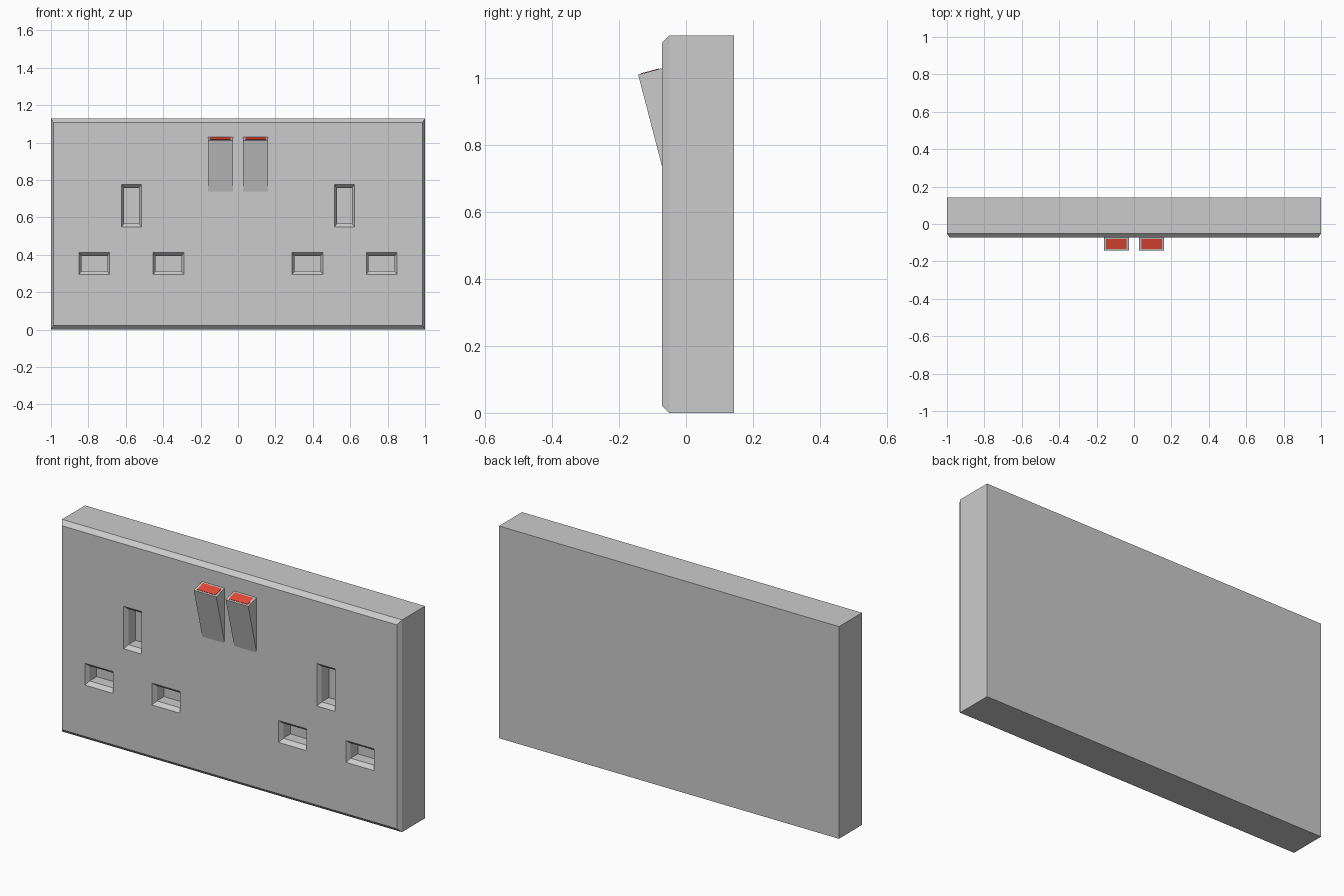
import bpy, bmesh

if "Cube" in bpy.data.objects:
    bpy.data.objects.remove(bpy.data.objects["Cube"])

FRONT, BACK = -0.072, 0.143


def new_object(name, bm):
    bmesh.ops.recalc_face_normals(bm, faces=bm.faces)
    mesh = bpy.data.meshes.new(name)
    bm.to_mesh(mesh)
    bm.free()
    obj = bpy.data.objects.new(name, mesh)
    bpy.context.collection.objects.link(obj)
    return obj


def rect_loft(name, cx, cz, rings):
    """Closed solid through rectangles given as (y, half width, half height)."""
    bm = bmesh.new()
    loops = [[bm.verts.new((cx + sx * w, y, cz + sz * h))
              for sx, sz in ((-1, -1), (1, -1), (1, 1), (-1, 1))]
             for y, w, h in rings]
    for a, b in zip(loops, loops[1:]):
        for i in range(4):
            j = (i + 1) % 4
            bm.faces.new((a[i], a[j], b[j], b[i]))
    bm.faces.new(loops[0])
    bm.faces.new(loops[-1])
    return new_object(name, bm)


def prism(name, profile, x0, x1):
    """Extrude a (y, z) profile along x."""
    bm = bmesh.new()
    face = bm.faces.new([bm.verts.new((x0, y, z)) for y, z in profile])
    geom = bmesh.ops.extrude_face_region(bm, geom=[face])["geom"]
    bmesh.ops.translate(bm, vec=(x1 - x0, 0, 0),
                        verts=[v for v in geom if isinstance(v, bmesh.types.BMVert)])
    return new_object(name, bm)


# Face plate with chamfered front edges
plate = rect_loft("face_plate", 0, 0.564, [
    (BACK, 1.0, 0.564), (FRONT + 0.022, 1.0, 0.564), (FRONT, 0.986, 0.542)])

# Pin holes: chamfered mouth, then a straight shaft
HOLES = [("earth", 0.569, 0.662, 0.053, 0.113),
         ("inner", 0.372, 0.353, 0.082, 0.058),
         ("outer", 0.768, 0.353, 0.082, 0.058)]
for side, sign in (("left", -1), ("right", 1)):
    for name, x, z, w, h in HOLES:
        cutter = rect_loft(f"{name}_hole_cutter_{side}", sign * x, z, [
            (FRONT - 0.02, w + 0.013, h + 0.018), (FRONT, w, h),
            (FRONT + 0.02, w - 0.013, h - 0.018),
            (FRONT + 0.08, w - 0.013, h - 0.018)])
        cutter.hide_render = True
        cutter.hide_set(True)
        mod = plate.modifiers.new(f"{name}_{side}", "BOOLEAN")
        mod.operation = "DIFFERENCE"
        mod.solver = "EXACT"
        mod.object = cutter

# Rocker switches with red indicator on the sloped top
red = bpy.data.materials.new("indicator_red")
red.diffuse_color = (0.8, 0.07, 0.04, 1)
red.use_nodes = True
red.node_tree.nodes["Principled BSDF"].inputs["Base Color"].default_value = red.diffuse_color
top_a, top_b = (FRONT, 1.03), (-0.143, 1.011)


def on_top(t, lift):
    return (top_a[0] + t * (top_b[0] - top_a[0]),
            top_a[1] + t * (top_b[1] - top_a[1]) + lift)


for side, x0 in (("left", -0.16), ("right", 0.028)):
    x1 = x0 + 0.132
    prism(f"switch_{side}", [top_a, top_b, (FRONT, 0.738)], x0, x1)
    panel = prism(f"switch_indicator_{side}",
                  [on_top(0.13, 0.0015), on_top(0.87, 0.0015),
                   on_top(0.87, -0.003), on_top(0.13, -0.003)],
                  x0 + 0.011, x1 - 0.011)
    panel.data.materials.append(red)
